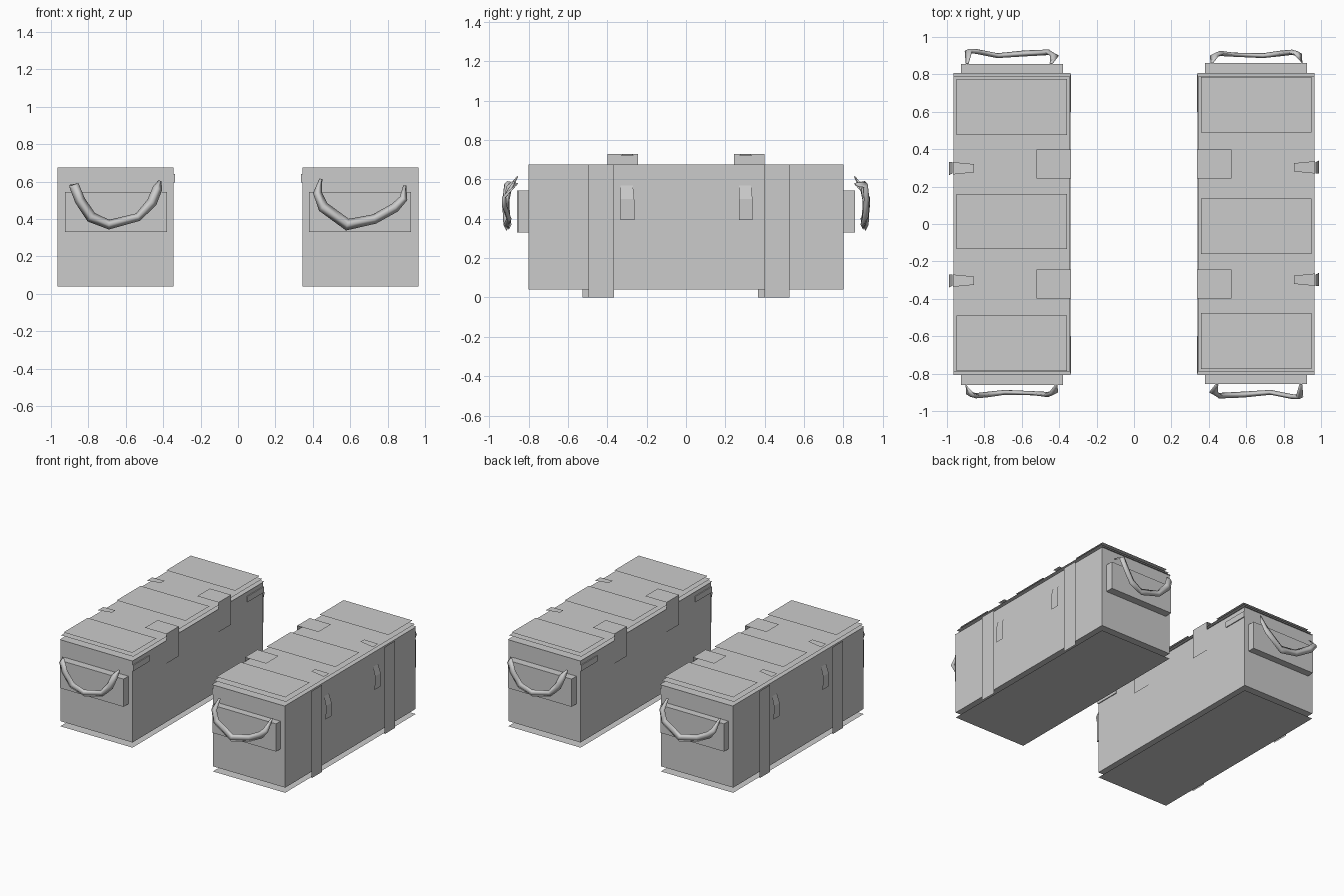
import bpy, bmesh
from mathutils import Vector, Matrix

if "Cube" in bpy.data.objects:
    bpy.data.objects.remove(bpy.data.objects["Cube"])

X0, X1, XC = 0.345, 0.965, 0.655     # inner side, outer side, centre of right crate
parts = []

def make(name, verts, faces, smooth=False):
    me = bpy.data.meshes.new(name)
    me.from_pydata(verts, [], faces)
    bm = bmesh.new()
    bm.from_mesh(me)
    if not any(e.is_boundary for e in bm.edges):
        bmesh.ops.recalc_face_normals(bm, faces=bm.faces)
    bm.to_mesh(me)
    bm.free()
    for p in me.polygons:
        p.use_smooth = smooth
    ob = bpy.data.objects.new(name, me)
    bpy.context.collection.objects.link(ob)
    parts.append(ob)
    return ob

def box(name, x, y, z):
    v = [(a, b, c) for a in x for b in y for c in z]
    f = [(0, 1, 3, 2), (4, 6, 7, 5), (0, 4, 5, 1), (2, 3, 7, 6), (0, 2, 6, 4), (1, 5, 7, 3)]
    return make(name, v, f)

def sheet(name, x, y, z):
    """Flat horizontal sheet."""
    return make(name, [(x[0], y[0], z), (x[1], y[0], z), (x[1], y[1], z), (x[0], y[1], z)],
                [(0, 1, 2, 3)])

def bent_strip(name, profile):
    """Thin strip: each profile point is (x, z, y0, y1)."""
    v = [p for x, z, a, b in profile for p in ((x, a, z), (x, b, z))]
    f = [(2*i, 2*i+2, 2*i+3, 2*i+1) for i in range(len(profile) - 1)]
    return make(name, v, f)

def handle(name, pts):
    """Flattened four-sided rope; points are (x, y, z, half width)."""
    v, f = [], []
    n = len(pts)
    for i, (x, y, z, w) in enumerate(pts):
        a, b = pts[max(i-1, 0)], pts[min(i+1, n-1)]
        t = Vector((b[0]-a[0], 0, b[2]-a[2])).normalized()
        side = Vector((t.z, 0, -t.x))
        out = Vector((0, 1, 0))
        c = Vector((x, y, z))
        v += [c + side*w, c + out*w*0.5, c - side*w, c - out*w*0.5]
        if i:
            k = 4*i
            f += [(k-4+j, k-4+(j+1) % 4, k+(j+1) % 4, k+j) for j in range(4)]
    f += [(0, 1, 2, 3), (4*n-4, 4*n-3, 4*n-2, 4*n-1)]
    return make(name, v, f, True)

# crate body with floating bottom and lid sheets
box("crate_body", (X0, X1), (-0.8, 0.8), (0.04, 0.675))
sheet("bottom_sheet", (X0, X1), (-0.8, 0.8), 0.0)
sheet("lid_edge_sheet", (X0 - 0.005, X1), (-0.808, 0.808), 0.676)
sheet("lid_sheet", (X0, X1), (-0.79, 0.79), 0.702)
for a, b in ((-0.775, -0.475), (-0.16, 0.135), (0.49, 0.785)):
    sheet("lid_panel", (0.357, 0.948), (a, b), 0.727)

# carrying boards on both ends
box("front_board", (0.38, 0.925), (-0.855, -0.8), (0.33, 0.545))
box("back_board", (0.38, 0.925), (0.8, 0.86), (0.33, 0.545))

# hinges: bent plates over the inner top edge
for a, b in ((-0.398, -0.243), (0.243, 0.398)):
    bent_strip("hinge", [(0.52, 0.73, a, b), (0.337, 0.73, a, b), (0.337, 0.5, a, b)])

# upright straps on the outer side
for a, b in ((-0.495, -0.365), (0.40, 0.525)):
    bent_strip("side_strap", [(0.978, 0.675, a, b), (0.978, 0.0, a, b)])

# latch straps on the lid and outer side
for c in (-0.298, 0.303):
    bent_strip("latch_top", [(0.855, 0.73, c-0.022, c+0.022), (0.968, 0.722, c-0.033, c+0.033)])
    bent_strip("latch_flap", [(0.97, 0.57, c-0.034, c+0.028), (0.988, 0.5, c-0.034, c+0.035),
                              (0.984, 0.395, c-0.034, c+0.036)])

# small corner trims on the inner side
for a, b in ((-0.8, -0.6), (0.6, 0.8)):
    box("corner_trim", (X0 - 0.007, X0), (a, b), (0.595, 0.64))

# hanging handles
handle("front_handle", [(0.443, -0.857, 0.615, 0.008), (0.425, -0.9, 0.54, 0.024),
                        (0.455, -0.918, 0.465, 0.03), (0.585, -0.912, 0.37, 0.032),
                        (0.73, -0.9, 0.40, 0.026), (0.84, -0.922, 0.462, 0.026),
                        (0.885, -0.925, 0.51, 0.022), (0.892, -0.857, 0.58, 0.008)])
handle("back_handle", [(0.90, 0.862, 0.575, 0.008), (0.875, 0.91, 0.575, 0.028),
                       (0.845, 0.918, 0.5, 0.028), (0.785, 0.912, 0.41, 0.03),
                       (0.69, 0.90, 0.37, 0.026), (0.535, 0.905, 0.41, 0.022),
                       (0.46, 0.912, 0.49, 0.028), (0.43, 0.90, 0.565, 0.026),
                       (0.417, 0.862, 0.605, 0.008)])

# second crate: the same crate turned half a circle
for ob in list(parts):
    twin = ob.copy()
    twin.name = "left_" + ob.name
    twin.data = ob.data.copy()
    twin.data.transform(Matrix.Rotation(3.14159265, 4, 'Z'))
    bpy.context.collection.objects.link(twin)
